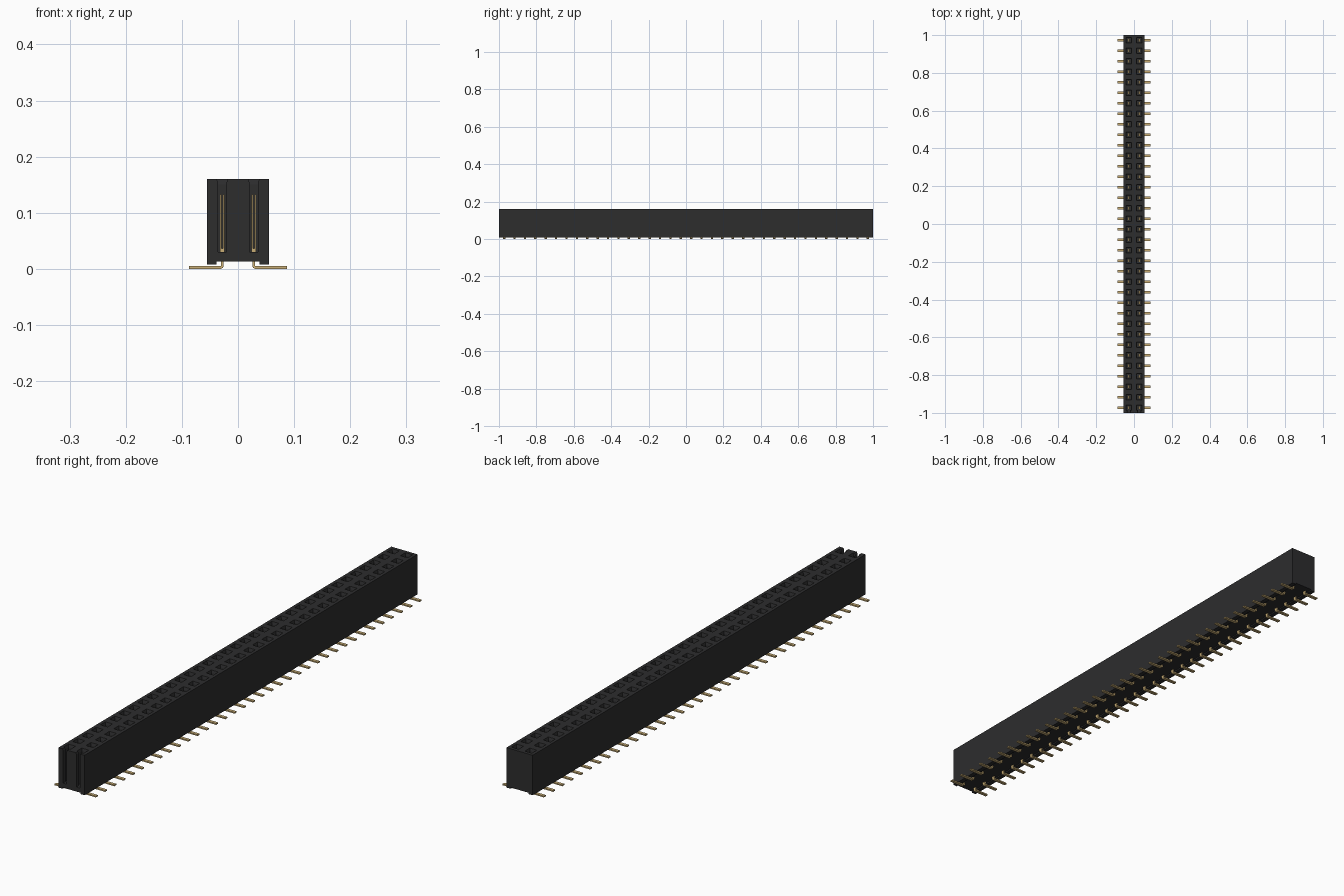
import bpy, bmesh, math

if "Cube" in bpy.data.objects:
    bpy.data.objects.remove(bpy.data.objects["Cube"], do_unlink=True)

ROWS = 36
PITCH = 2 / ROWS
FIRST = -1 + PITCH / 2
PIN_X = 0.028


def material(name, rgb, rough):
    m = bpy.data.materials.new(name)
    m.use_nodes = True
    m.diffuse_color = (*rgb, 1)
    shader = m.node_tree.nodes["Principled BSDF"]
    shader.inputs["Base Color"].default_value = (*rgb, 1)
    shader.inputs["Roughness"].default_value = rough
    return m


black = material("black plastic", (0.026, 0.026, 0.027), 0.6)
gold = material("gold contact", (0.58, 0.42, 0.18), 0.5)


def finish(name, bm, mat):
    bmesh.ops.recalc_face_normals(bm, faces=bm.faces)
    mesh = bpy.data.meshes.new(name)
    bm.to_mesh(mesh)
    bm.free()
    mesh.materials.append(mat)
    ob = bpy.data.objects.new(name, mesh)
    bpy.context.collection.objects.link(ob)
    return ob


def prism(bm, points, y0, y1):
    """Extrude an x-z outline along y."""
    face = bm.faces.new([bm.verts.new((x, y0, z)) for x, z in points])
    ext = bmesh.ops.extrude_face_region(bm, geom=[face])
    for v in ext["geom"]:
        if isinstance(v, bmesh.types.BMVert):
            v.co.y = y1


def mirrored(half):
    """Complete a symmetric x-z outline from its +x half."""
    return half + [(-x, z) for x, z in reversed(half)]


def cavity(bm, x, y):
    """Square socket with a flared mouth."""
    rings = []
    for z, r in ((0.03, 0.012), (0.15, 0.012), (0.16, 0.015), (0.17, 0.015)):
        rings.append([bm.verts.new((x + sx * r, y + sy * r, z))
                      for sx, sy in ((-1, -1), (1, -1), (1, 1), (-1, 1))])
    for a, b in zip(rings, rings[1:]):
        for i in range(4):
            j = (i + 1) % 4
            bm.faces.new((a[i], a[j], b[j], b[i]))
    bm.faces.new(rings[0])
    bm.faces.new(rings[-1])


# Housing: long block with two feet rails underneath
bm = bmesh.new()
prism(bm, mirrored([(0.038, 0.013), (0.038, 0.008), (0.055, 0.008), (0.055, 0.16)]), -1, 1)
housing = finish("housing", bm, black)

# Socket cavities
bm = bmesh.new()
for side in (-1, 1):
    for row in range(ROWS):
        cavity(bm, side * PIN_X, FIRST + row * PITCH)
sockets = finish("socket_cutter", bm, black)

# Slots opening the first sockets to the front
bm = bmesh.new()
for side in (-1, 1):
    half = [(0.0075, 0.03), (0.0075, 0.154), (0.01, 0.16), (0.01, 0.18)]
    prism(bm, [(x + side * PIN_X, z) for x, z in mirrored(half)], -1.02, FIRST)
slots = finish("slot_cutter", bm, black)

for cutter in (sockets, slots):
    mod = housing.modifiers.new("cut", "BOOLEAN")
    mod.operation = "DIFFERENCE"
    mod.solver = "EXACT"
    mod.object = cutter
    cutter.hide_render = True

deps = bpy.context.evaluated_depsgraph_get()
cut_mesh = bpy.data.meshes.new_from_object(housing.evaluated_get(deps))
housing.modifiers.clear()
housing.data = cut_mesh
for cutter in (sockets, slots):
    bpy.data.objects.remove(cutter, do_unlink=True)


def repeat(ob):
    """Repeat a contact part along the rows and on both sides."""
    arr = ob.modifiers.new("rows", "ARRAY")
    arr.count = ROWS
    arr.use_relative_offset = False
    arr.use_constant_offset = True
    arr.constant_offset_displace = (0, PITCH, 0)
    ob.modifiers.new("both sides", "MIRROR")


# Contact tails: bent strip from the socket floor out to the solder foot
T = 0.005
R = 0.006
CX, CZ = PIN_X - T / 2 + R, R
arc = [math.pi + i * math.pi / 8 for i in range(5)]
outer = [(CX + R * math.cos(a), CZ + R * math.sin(a)) for a in arc]
inner = [(CX + (R - T) * math.cos(a), CZ + (R - T) * math.sin(a)) for a in arc]
outline = ([(PIN_X - T / 2, 0.036)] + outer + [(0.087, 0), (0.087, T)]
           + inner[::-1] + [(PIN_X + T / 2, 0.036)])
bm = bmesh.new()
prism(bm, outline, FIRST - 0.006, FIRST + 0.006)
repeat(finish("contact_tails", bm, gold))

# Contact forks: two thin prongs inside each socket
bm = bmesh.new()
for side in (-1, 1):
    c = PIN_X + side * 0.0025
    prism(bm, [(c - 0.0012, 0.03), (c + 0.0012, 0.03), (c + 0.0012, 0.133),
               (c - 0.0012, 0.133)], FIRST - 0.006, FIRST + 0.006)
repeat(finish("contact_forks", bm, gold))
